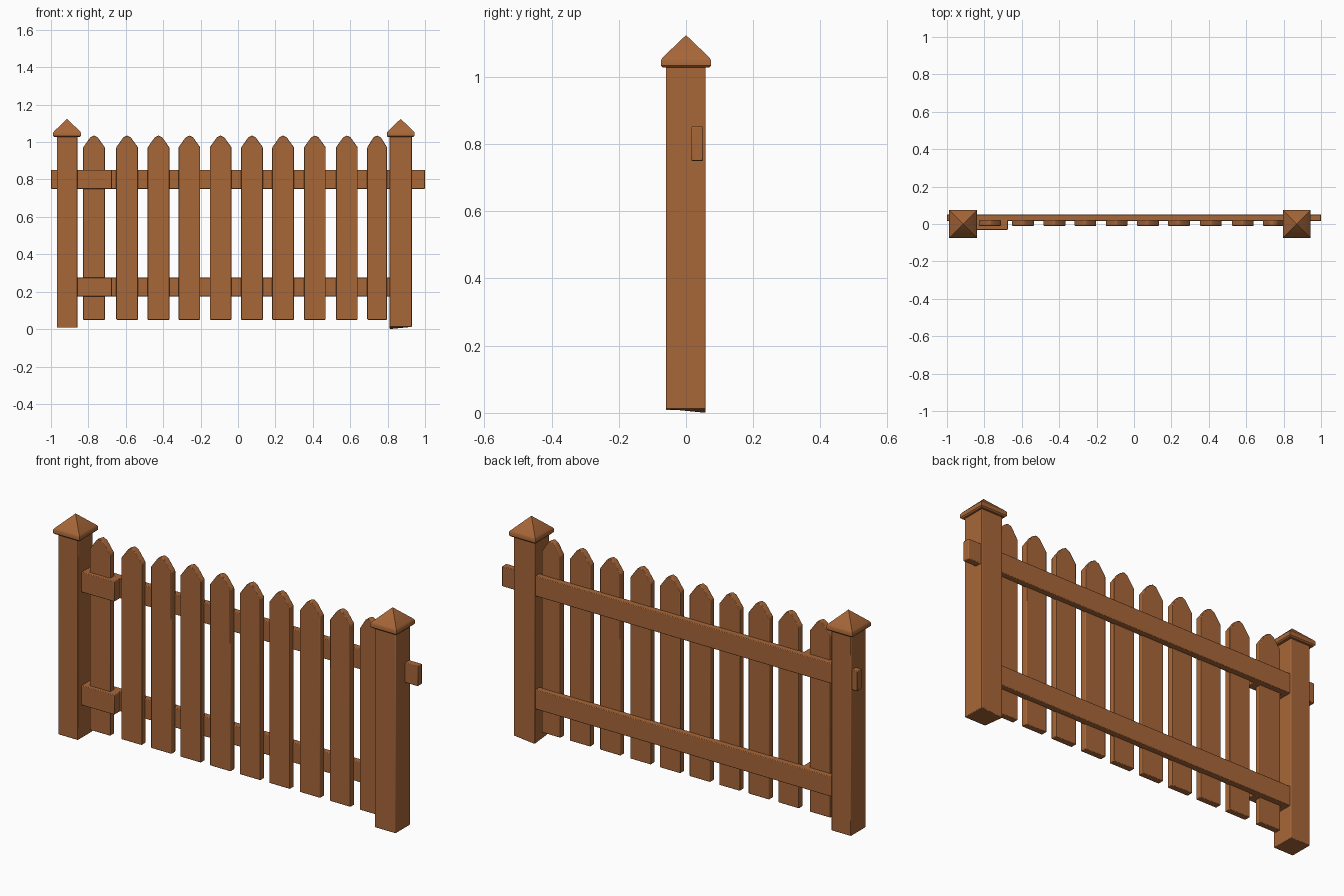
import bpy, bmesh

if "Cube" in bpy.data.objects:
    bpy.data.objects.remove(bpy.data.objects["Cube"])

wood = bpy.data.materials.new("brown wood")
wood.diffuse_color = (0.39, 0.135, 0.04, 1)
wood.use_nodes = True
wood.node_tree.nodes["Principled BSDF"].inputs["Base Color"].default_value = wood.diffuse_color


def finish(name, bm, bevel=0.0):
    bmesh.ops.recalc_face_normals(bm, faces=bm.faces)
    me = bpy.data.meshes.new(name)
    bm.to_mesh(me)
    bm.free()
    me.materials.append(wood)
    ob = bpy.data.objects.new(name, me)
    bpy.context.collection.objects.link(ob)
    if bevel:
        m = ob.modifiers.new("soft edges", 'BEVEL')
        m.width = bevel
        m.segments = 2
    bpy.ops.object.select_all(action='DESELECT')
    ob.select_set(True)
    bpy.context.view_layer.objects.active = ob
    bpy.ops.object.shade_smooth_by_angle(angle=0.6)
    return ob


def box(name, x0, x1, y0, y1, z0, z1, bevel=0.003):
    bm = bmesh.new()
    bmesh.ops.create_cube(bm, size=1)
    for v in bm.verts:
        v.co = (x1 if v.co.x > 0 else x0,
                y1 if v.co.y > 0 else y0,
                z1 if v.co.z > 0 else z0)
    return finish(name, bm, bevel)


def picket(name, x, w):
    # flat board with a slightly blunted pointed top
    prof = [(-w, .05), (w, .05), (w, .972), (.02, 1.025), (0, 1.035), (-.02, 1.025), (-w, .972)]
    bm = bmesh.new()
    f = bm.faces.new([bm.verts.new((x + px, -.01, pz)) for px, pz in prof])
    ext = bmesh.ops.extrude_face_region(bm, geom=[f])
    for v in ext["geom"]:
        if isinstance(v, bmesh.types.BMVert):
            v.co.y = .022
    return finish(name, bm, 0.003)


def cap(name, x):
    # square lip with a softened edge and a pyramid roof
    bm = bmesh.new()
    rings = []
    for h, z in [(.068, 1.027), (.074, 1.033), (.074, 1.05), (.069, 1.058)]:
        rings.append([bm.verts.new((x + sx * h, sy * h, z))
                      for sx, sy in ((-1, -1), (1, -1), (1, 1), (-1, 1))])
    apex = bm.verts.new((x, 0, 1.124))
    bm.faces.new(rings[0])
    for i in range(4):
        j = (i + 1) % 4
        for a, b in zip(rings, rings[1:]):
            bm.faces.new((a[i], a[j], b[j], b[i]))
        bm.faces.new((rings[-1][i], rings[-1][j], apex))
    finish(name, bm)


# posts with caps
for side, x, h, z0 in (("left", -.914, .055, .008), ("right", .87, .059, .005)):
    post = box(side + "_post", x - h, x + h, -.06, .058, z0, 1.035)
    if side == "right":  # bottom is cut slightly askew
        for v in post.data.vertices:
            if v.co.z < .5:
                v.co.z = 0 if v.co.y > 0 and v.co.x < x else .012
    cap(side + "_cap", x)

# pickets
xs = [-.77, -.593, -.425, -.26, -.093, .075, .241, .411, .582, .744]
for i, x in enumerate(xs):
    picket("picket_%d" % (i + 1), x, .058 if i < 9 else .053)

# long rails behind the pickets, short blocks over the first picket
box("upper_rail", -1, 1, .016, .051, .75, .852)
box("lower_rail", -.88, .83, .016, .051, .175, .275)
for n, z0, z1 in (("upper", .75, .852), ("lower", .175, .275)):
    box(n + "_front_block", -.87, -.675, -.031, .02, z0, z1)
